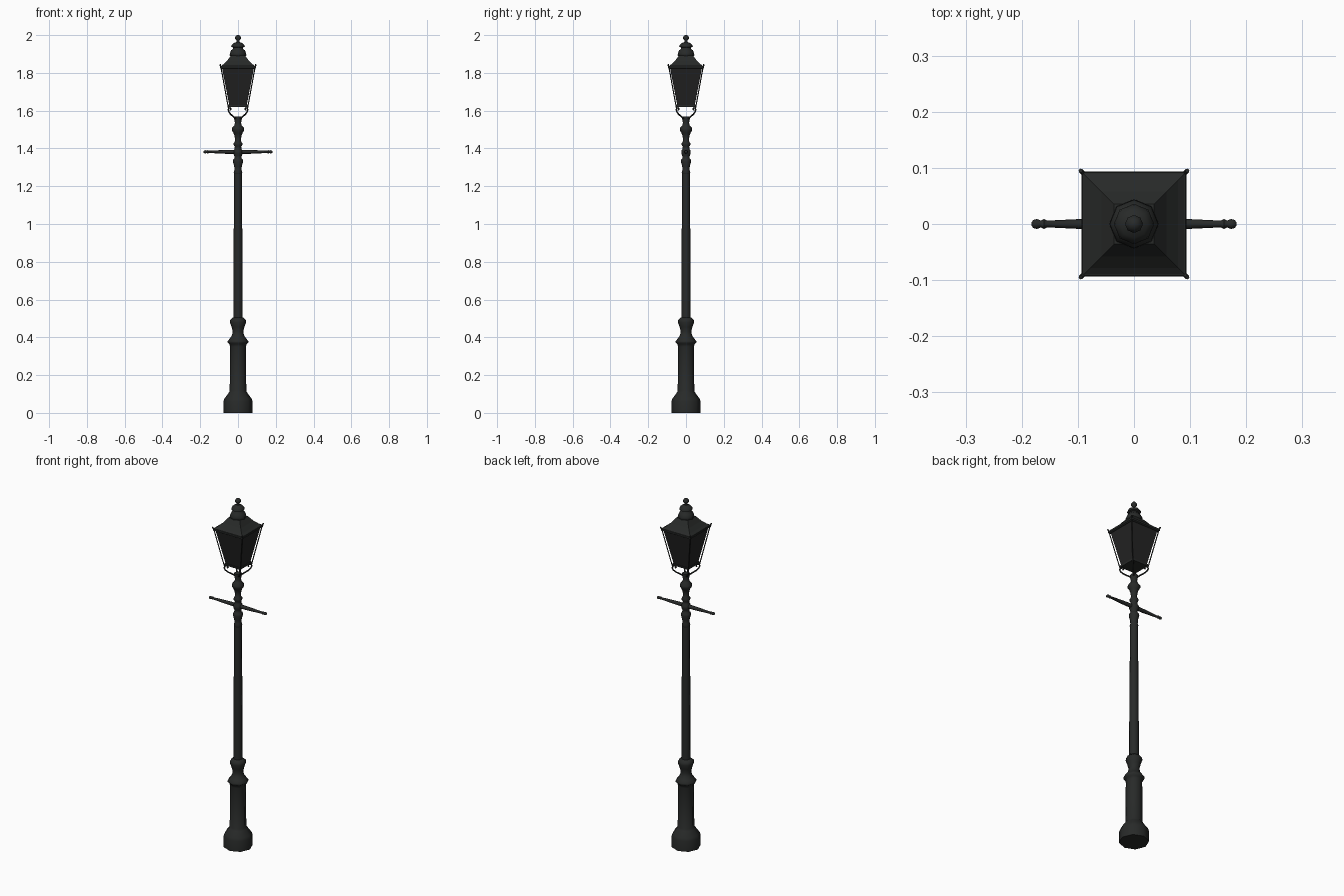
import bpy, bmesh, math
from mathutils import Matrix

cube = bpy.data.objects.get("Cube")
if cube:
    bpy.data.objects.remove(cube, do_unlink=True)


def material(name, colour):
    m = bpy.data.materials.new(name)
    m.use_nodes = True
    m.diffuse_color = colour
    bsdf = next(n for n in m.node_tree.nodes if n.type == 'BSDF_PRINCIPLED')
    bsdf.inputs["Base Color"].default_value = colour
    bsdf.inputs["Roughness"].default_value = 0.7
    return m


IRON = material("black iron", (0.021, 0.023, 0.022, 1))
GLASS = material("dark glass", (0.017, 0.017, 0.017, 1))


def add_object(name, mesh, mat, smooth):
    ob = bpy.data.objects.new(name, mesh)
    bpy.context.collection.objects.link(ob)
    mesh.materials.clear()
    mesh.materials.append(mat)
    if smooth:
        bpy.ops.object.select_all(action='DESELECT')
        ob.select_set(True)
        bpy.context.view_layer.objects.active = ob
        bpy.ops.object.shade_smooth_by_angle(angle=math.radians(50))
    return ob


def lathe(name, profile, sides=8, mat=IRON, smooth=True, matrix=None):
    """Stack polygon rings of (radius, height); four sides gives a square of that half width."""
    bm = bmesh.new()
    square = sides == 4
    rings = []
    for r, z in profile:
        r *= math.sqrt(2) if square else 1
        ring = []
        for i in range(sides):
            a = math.tau * (i + (0.5 if square else 0)) / sides
            ring.append(bm.verts.new((r * math.cos(a), r * math.sin(a), z)))
        rings.append(ring)
    for low, high in zip(rings, rings[1:]):
        for i in range(sides):
            j = (i + 1) % sides
            bm.faces.new((low[i], low[j], high[j], high[i]))
    bm.faces.new(rings[0][::-1])
    bm.faces.new(rings[-1])
    if matrix:
        bm.transform(matrix)
    mesh = bpy.data.meshes.new(name)
    bm.to_mesh(mesh)
    bm.free()
    return add_object(name, mesh, mat, smooth)


def tube(name, points, radius, closed=False):
    """Thin round bar along a path."""
    curve = bpy.data.curves.new(name + " path", 'CURVE')
    curve.dimensions = '3D'
    curve.bevel_depth = radius
    curve.bevel_resolution = 1
    curve.use_fill_caps = True
    spline = curve.splines.new('POLY')
    spline.points.add(len(points) - 1)
    for p, co in zip(spline.points, points):
        p.co = (*co, 1)
    spline.use_cyclic_u = closed
    helper = bpy.data.objects.new(name + " path", curve)
    bpy.context.collection.objects.link(helper)
    bpy.context.view_layer.update()
    deps = bpy.context.evaluated_depsgraph_get()
    mesh = bpy.data.meshes.new_from_object(helper.evaluated_get(deps))
    bpy.data.objects.remove(helper, do_unlink=True)
    return add_object(name, mesh, IRON, True)


# Pedestal
lathe("pedestal", [
    (.077, 0), (.077, .06), (.072, .075), (.05, .105), (.044, .115),
    (.042, .35), (.046, .365), (.055, .372), (.055, .38), (.044, .393),
    (.032, .41), (.028, .43), (.034, .455), (.043, .48), (.041, .493),
    (.027, .505)])

# Tapered column
lathe("column", [(.025, .5), (.024, .8), (.02, 1.27)])

# Turned rings at the head of the column
lathe("column_head", [
    (.02, 1.265), (.023, 1.272), (.019, 1.285), (.02, 1.305), (.027, 1.33),
    (.025, 1.342), (.018, 1.35), (.02, 1.362), (.025, 1.374), (.025, 1.387),
    (.018, 1.398), (.017, 1.41), (.023, 1.418), (.023, 1.428), (.015, 1.44),
    (.018, 1.465), (.024, 1.482), (.033, 1.495), (.033, 1.507), (.02, 1.522),
    (.016, 1.535), (.02, 1.555), (.02, 1.57)])

# Ladder rest, with a knob at each end
for name, turn in (("left_ladder_arm", 1), ("right_ladder_arm", -1)):
    place = Matrix.Translation((0, 0, 1.382)) @ Matrix.Rotation(turn * math.pi / 2, 4, 'Y')
    lathe(name, [(.011, 0), (.0105, .06), (.006, .155), (.009, .16), (.006, .166),
                 (.009, .173), (.007, .18), (.002, .183)], matrix=place)

# Lantern glazing and frame
lathe("lantern_glass", [(.046, 1.628), (.085, 1.828)], 4, GLASS, False)
lathe("lantern_floor_frame", [(.05, 1.62), (.051, 1.63)], 4, IRON, False)

# Concave roof with a rim
lathe("roof", [(.089, 1.822), (.094, 1.825), (.094, 1.834), (.078, 1.845),
               (.058, 1.864), (.036, 1.893)], 4, IRON, False)
corners = [(1, 1), (-1, 1), (-1, -1), (1, -1)]
tube("roof_rim", [(x * .091, y * .091, 1.834) for x, y in corners], .003, True)

# Chimney cap and finial
lathe("chimney_cap", [
    (.034, 1.875), (.039, 1.888), (.044, 1.893), (.043, 1.905), (.036, 1.92),
    (.026, 1.928), (.025, 1.934), (.036, 1.938), (.034, 1.947), (.025, 1.957),
    (.009, 1.963), (.008, 1.972), (.016, 1.98), (.016, 1.989), (.009, 1.998),
    (.002, 2.0)])

# Corner bars, roof horns and scrolled brackets on the diagonals
scroll = [(.012, 1.558), (.022, 1.567), (.038, 1.58), (.048, 1.593), (.052, 1.605),
          (.048, 1.615), (.041, 1.615), (.037, 1.608), (.041, 1.602)]
for x, y in corners:
    side = ("back" if y > 0 else "front") + ("_left" if x > 0 else "_right")
    tube(side + "_corner_bar", [(x * d, y * d, z) for d, z in ((.05, 1.61), (.09, 1.828))], .003)
    tube(side + "_horn", [(x * d, y * d, z) for d, z in ((.088, 1.829), (.092, 1.835), (.095, 1.845))], .004)
    tube(side + "_bracket", [(x * d, y * d, z) for d, z in scroll], .004)
